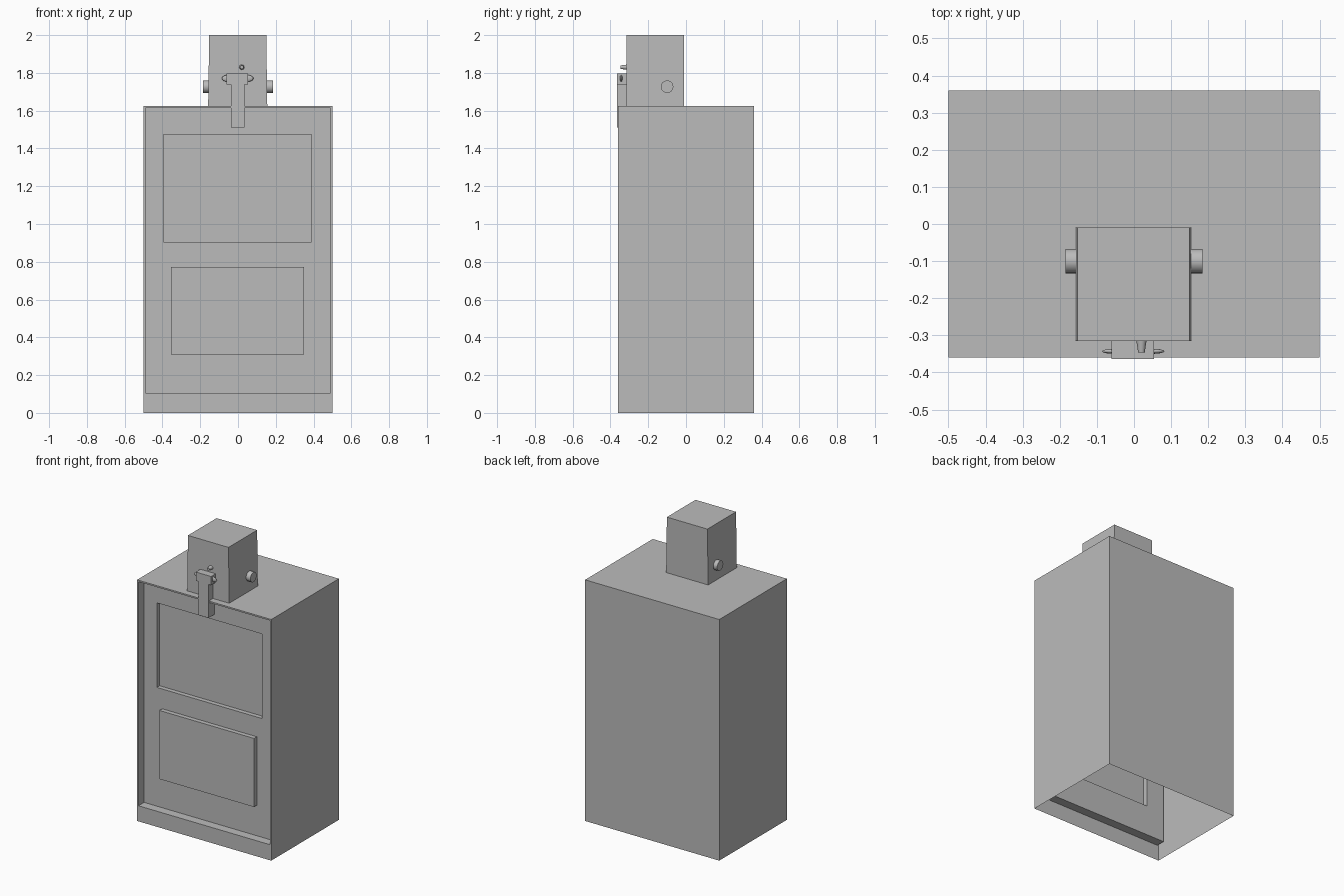
import bpy, bmesh, math
from mathutils import Matrix

cube = bpy.data.objects.get("Cube")
if cube:
    bpy.data.objects.remove(cube, do_unlink=True)

# One painted metal colour for the whole model
metal = bpy.data.materials.new("grey_metal")
metal.use_nodes = True
GREY = (0.5, 0.5, 0.5, 1)
metal.diffuse_color = GREY
metal.node_tree.nodes["Principled BSDF"].inputs["Base Color"].default_value = GREY


def finish(name, bm):
    bmesh.ops.remove_doubles(bm, verts=bm.verts, dist=0.0001)
    mesh = bpy.data.meshes.new(name)
    bm.to_mesh(mesh)
    bm.free()
    mesh.materials.append(metal)
    obj = bpy.data.objects.new(name, mesh)
    bpy.context.collection.objects.link(obj)
    return obj


def loop(bm, rect, y):
    x0, x1, z0, z1 = rect
    return [bm.verts.new((x, y, z)) for x, z in ((x0, z0), (x1, z0), (x1, z1), (x0, z1))]


def ring(bm, a, ya, b, yb, sides=(0, 1, 2, 3)):
    """Join two rectangles with a band of quads."""
    va, vb = loop(bm, a, ya), loop(bm, b, yb)
    for i in sides:
        j = (i + 1) % 4
        bm.faces.new((va[i], va[j], vb[j], vb[i]))


def box(name, x0, x1, y0, y1, z0, z1):
    bm = bmesh.new()
    ring(bm, (x0, x1, z0, z1), y1, (x0, x1, z0, z1), y0)
    bm.faces.new(loop(bm, (x0, x1, z0, z1), y0))
    bm.faces.new(loop(bm, (x0, x1, z0, z1), y1)[::-1])
    return finish(name, bm)


def cylinder(name, axis, centre, r1, r2, length, segments=24):
    bm = bmesh.new()
    bmesh.ops.create_cone(bm, cap_ends=True, segments=segments,
                          radius1=r1, radius2=r2, depth=length)
    turn = Matrix.Rotation(math.pi / 2, 4, axis)
    bmesh.ops.transform(bm, matrix=Matrix.Translation(centre) @ turn, verts=bm.verts)
    for f in bm.faces:
        f.smooth = len(f.verts) == 4
    for e in bm.edges:
        e.smooth = all(f.smooth for f in e.link_faces)
    return finish(name, bm)


# Cabinet: thin skin, open underneath, with a recessed door in the front
FRONT, BACK = -0.36, 0.36
DOOR = FRONT + 0.06
outer = (-0.5, 0.5, 0, 1.625)
door = (-0.49, 0.49, 0.105, 1.615)
bm = bmesh.new()
ring(bm, outer, BACK, outer, FRONT, sides=(1, 2, 3))
bm.faces.new(loop(bm, outer, BACK)[::-1])
ring(bm, outer, FRONT, door, FRONT)
ring(bm, door, FRONT, door, DOOR)
finish("cabinet", bm)

# Door: sunken window above, raised panel below
SPLIT = 0.84
bm = bmesh.new()
for half, inner, y in (
        ((-0.49, 0.49, SPLIT, 1.615), (-0.395, 0.39, 0.905, 1.475), DOOR + 0.03),
        ((-0.49, 0.49, 0.105, SPLIT), (-0.355, 0.35, 0.31, 0.772), DOOR - 0.03)):
    ring(bm, half, DOOR, inner, DOOR)
    ring(bm, inner, DOOR, inner, y)
    bm.faces.new(loop(bm, inner, y))
bmesh.ops.remove_doubles(bm, verts=bm.verts, dist=0.0001)
bmesh.ops.dissolve_edges(bm, edges=[
    e for e in bm.edges if all(abs(v.co.z - SPLIT) < 0.001 for v in e.verts)])
finish("door", bm)

# Coin box, slightly wider at the foot
coin_box = box("coin_box", -0.158, 0.155, -0.315, -0.01, 1.625, 2.0)
for v in coin_box.data.vertices:
    if v.co.z > 1.9:
        v.co.x *= 0.965

# Round lock knobs on both sides of the coin box
for side, name in ((-1, "right_knob"), (1, "left_knob")):
    cylinder(name, 'Y', (side * 0.163, -0.10, 1.727), 0.033, 0.033, 0.044)

# T-shaped handle with small rounded ears
box("handle_stem", -0.038, 0.034, -0.364, -0.30, 1.512, 1.74)
box("handle_head", -0.06, 0.054, -0.364, -0.315, 1.738, 1.797)
for side, name in ((-1, "right_ear"), (1, "left_ear")):
    bm = bmesh.new()
    bmesh.ops.create_uvsphere(bm, u_segments=16, v_segments=8, radius=1)
    size = Matrix.Diagonal((0.034, 0.007, 0.018, 1))
    place = Matrix.Translation((side * 0.05 - 0.002, -0.343, 1.771))
    bmesh.ops.transform(bm, matrix=place @ size, verts=bm.verts)
    for f in bm.faces:
        f.smooth = True
    finish(name, bm)

# Coin return peg, tapering forward
cylinder("coin_peg", 'X', (0.02, -0.329, 1.83), 0.014, 0.009, 0.034, 16)
